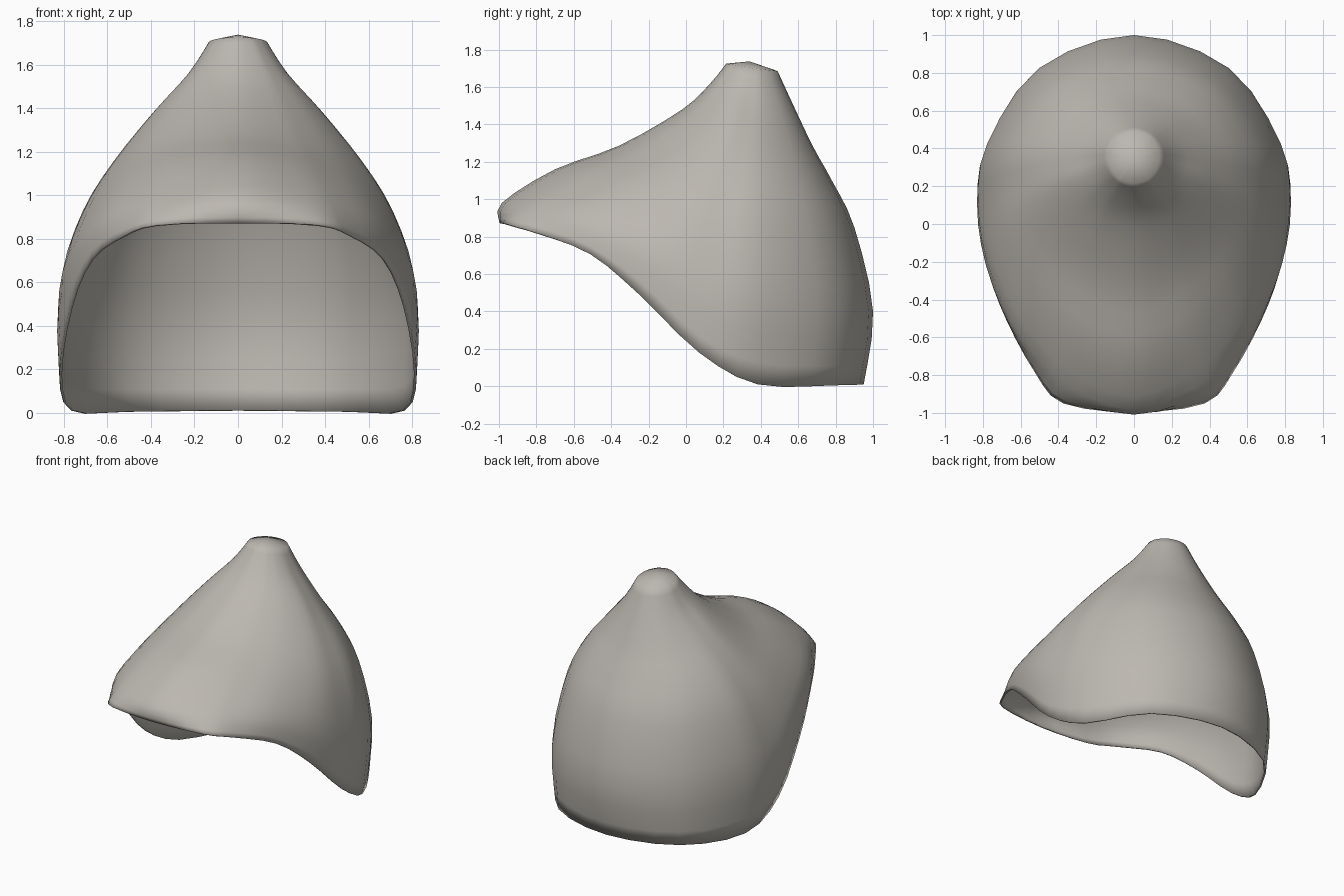
import bpy, bmesh, math
from mathutils import Vector

if "Cube" in bpy.data.objects:
    bpy.data.objects.remove(bpy.data.objects["Cube"])

# Opening edge, right half, from front centre to back centre, with ring angle
RIM = [(0, (0, -.995, .87)), (25, (.375, -.95, .865)), (38, (.525, -.785, .815)),
       (53, (.675, -.51, .705)), (72, (.77, -.25, .49)), (90, (.82, .07, .18)),
       (110, (.765, .385, .01)), (143, (.505, .79, .005)), (180, (0, .95, .01))]

# Tilted rings: front y,z / side half width,y,z / back y,z / height bend,
# front and back roundness
RINGS = [(-.985, .98, .825, .12, .50, 1.00, .40, 1.7, 1.09, .98),
         (-.70, 1.16, .73, .18, .86, .90, .85, 1.2, 1.16, 1.0),
         (-.36, 1.285, .588, .24, 1.12, .78, 1.10, 1.0, 1.15, 1.0),
         (-.02, 1.48, .395, .30, 1.36, .68, 1.28, 1.0, 1.12, 1.0),
         (.13, 1.62, .235, .34, 1.54, .575, 1.50, 1.0, 1.05, 1.0),
         (.215, 1.725, .135, .36, 1.70, .49, 1.685, 1.0, 1.0, 1.0)]
RIGHT_TUCK = [.03, .09, .09, .06, 0, 0]   # right front corner is flatter


def ring_point(ring, deg, tuck=0):
    yf, zf, w, ys, zs, yb, zb, bend, ef, eb = ring
    a = math.radians(deg)
    c, s = abs(math.cos(a)), max(math.sin(a), 0)
    y, z, e = (yf, zf, ef + tuck) if deg < 90 else (yb, zb, eb)
    blend = 1 - (1 - c) ** bend
    return Vector((w * s ** e, ys + (y - ys) * c ** e, zs + (z - zs) * blend))


def spline(p0, p1, p2, p3, t):
    return .5 * (2 * p1 + (p2 - p0) * t + (2 * p0 - 5 * p1 + 4 * p2 - p3) * t * t
                 + (3 * p1 - p0 - 3 * p2 + p3) * t ** 3)


def refine(pts, steps, closed):
    n, out = len(pts), []
    for i in range(n if closed else n - 1):
        ids = [i - 1, i, i + 1, i + 2]
        ids = [j % n if closed else min(max(j, 0), n - 1) for j in ids]
        out += [spline(*[pts[j] for j in ids], k / steps) for k in range(steps)]
    return out if closed else out + [pts[-1]]


# Right and left half of every ring, smoothed around and then upward
rim = [Vector(p) for _, p in RIM]
halves = [(rim, rim)]
for ring, tuck in zip(RINGS, RIGHT_TUCK):
    halves.append(([ring_point(ring, a, tuck) for a, _ in RIM],
                   [ring_point(ring, a) for a, _ in RIM]))
loops = []
for right, left in halves:
    left = [Vector((-p.x, p.y, p.z)) for p in reversed(left[1:-1])]
    loops.append(refine(right + left, 3, True))
columns = [refine(list(col), 3, False) for col in zip(*loops)]

# Hood shell with closed rounded peak
bm = bmesh.new()
grid = [[bm.verts.new(p) for p in col] for col in columns]
peak = bm.verts.new((0, .34, 1.737))
for i, a in enumerate(grid):
    b = grid[(i + 1) % len(grid)]
    for j in range(len(a) - 1):
        bm.faces.new((a[j], b[j], b[j + 1], a[j + 1]))
    bm.faces.new((a[-1], b[-1], peak))
mesh = bpy.data.meshes.new("hood_shell")
bm.to_mesh(mesh)
bm.free()

cloth = bpy.data.materials.new("warm grey cloth")
cloth.diffuse_color = (.50, .475, .435, 1)
cloth.use_nodes = True
cloth.node_tree.nodes["Principled BSDF"].inputs["Base Color"].default_value = cloth.diffuse_color
mesh.materials.append(cloth)
hood = bpy.data.objects.new("hood_shell", mesh)
bpy.context.collection.objects.link(hood)
bpy.context.view_layer.objects.active = hood
hood.select_set(True)
bpy.ops.object.shade_smooth_by_angle(angle=math.radians(80))

# Thin cloth thickness, inward
thick = hood.modifiers.new("cloth_thickness", "SOLIDIFY")
thick.thickness = .012
thick.offset = -1
